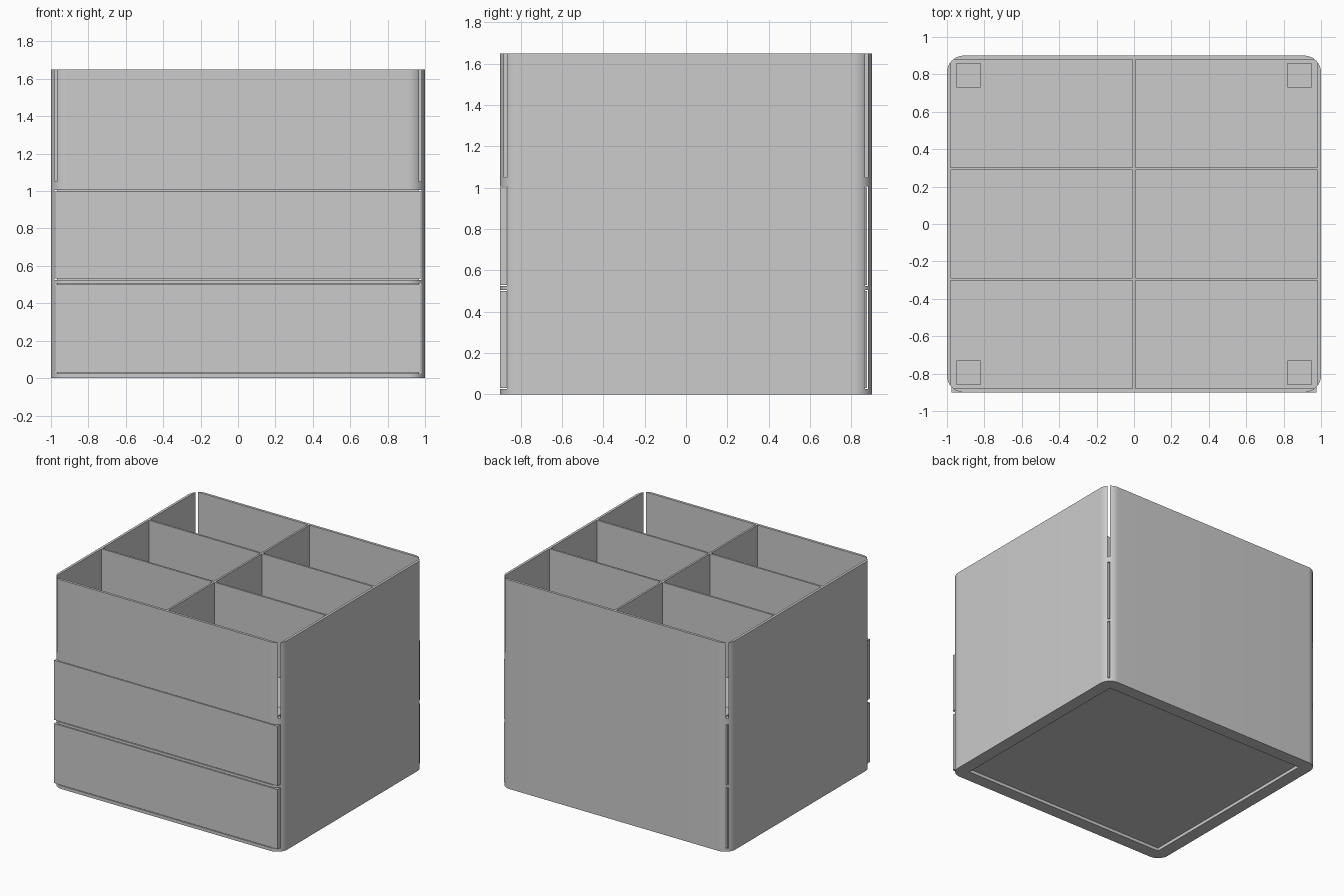
import bpy, bmesh, math

if "Cube" in bpy.data.objects:
    bpy.data.objects.remove(bpy.data.objects["Cube"])

# One plain grey for the whole model
grey = bpy.data.materials.new("light_grey")
grey.diffuse_color = (0.6, 0.6, 0.6, 1)
grey.use_nodes = True
grey.node_tree.nodes["Principled BSDF"].inputs["Base Color"].default_value = grey.diffuse_color

W, D, H = 1.0, 0.9, 1.65      # half width, half depth, height
R, T = 0.09, 0.02             # corner radius, wall thickness
DIV = 0.015                   # divider thickness


def add_object(name, bm):
    bmesh.ops.recalc_face_normals(bm, faces=bm.faces)
    me = bpy.data.meshes.new(name)
    bm.to_mesh(me)
    bm.free()
    ob = bpy.data.objects.new(name, me)
    me.materials.append(grey)
    bpy.context.collection.objects.link(ob)
    return ob


def box(name, x0, x1, y0, y1, z0, z1):
    bm = bmesh.new()
    bmesh.ops.create_cube(bm, size=1)
    for v in bm.verts:
        v.co = ((x0 + x1) / 2 + v.co.x * (x1 - x0),
                (y0 + y1) / 2 + v.co.y * (y1 - y0),
                (z0 + z1) / 2 + v.co.z * (z1 - z0))
    return add_object(name, bm)


def cut(target, *bounds):
    cutter = box("cutter", *bounds)
    cutter.hide_render = True
    mod = target.modifiers.new("cut", 'BOOLEAN')
    mod.operation = 'DIFFERENCE'
    mod.solver = 'EXACT'
    mod.object = cutter
    bpy.context.view_layer.objects.active = target
    bpy.ops.object.modifier_apply(modifier=mod.name)
    bpy.data.objects.remove(cutter)


# Outer case: rounded rectangle, extruded upward
bm = bmesh.new()
SEG = 16
ring = []
for i, (sx, sy) in enumerate([(1, 1), (-1, 1), (-1, -1), (1, -1)]):
    for k in range(SEG + 1):
        a = math.radians(90) * (i + k / SEG)
        ring.append(bm.verts.new((sx * (W - R) + R * math.cos(a),
                                  sy * (D - R) + R * math.sin(a), 0)))
base = bm.faces.new(ring)
ext = bmesh.ops.extrude_face_region(bm, geom=[base])
for v in ext["geom"]:
    if isinstance(v, bmesh.types.BMVert):
        v.co.z = H
case = add_object("case", bm)

# Six top compartments; their square corners break through the rounded case
ix, iy = W - T, D - T
cell_x = (2 * ix - DIV) / 2
cell_y = (2 * iy - 2 * DIV) / 3
for i in range(2):
    for j in range(3):
        x0 = -ix + i * (cell_x + DIV)
        y0 = -iy + j * (cell_y + DIV)
        cut(case, x0, x0 + cell_x, y0, y0 + cell_y, 1.05, H + 0.1)

# Two drawer bays, open to the front
bays = [(0.025, 0.505), (0.525, 1.005)]
for z0, z1 in bays:
    cut(case, -ix, ix, -D - 0.1, iy, z0, z1)

# Opening in the underside
cut(case, -0.9, 0.9, -0.8, 0.8, -0.1, 0.1)

# Drawers, hollow and open at the top
for n, (z0, z1) in zip(("lower", "upper"), bays):
    z0, z1 = z0 + 0.005, z1 - 0.005
    x = ix - 0.005
    drawer = box(n + "_drawer", -x, x, -D, iy - 0.005, z0, z1)
    cut(drawer, -x + T, x - T, -D + T, iy - 0.005 - T, z0 + T, z1 + 0.1)

# Small square pads in the corners of the compartment floor
for sx, sx_name in ((-1, "left"), (1, "right")):
    for sy, sy_name in ((-1, "front"), (1, "back")):
        box(f"pad_{sy_name}_{sx_name}",
            *sorted((sx * 0.82, sx * 0.95)),
            *sorted((sy * 0.73, sy * 0.86)), 1.04, 1.06)

# Smooth rounded corners, keep real edges sharp
bpy.ops.object.select_all(action='DESELECT')
case.select_set(True)
bpy.context.view_layer.objects.active = case
bpy.ops.object.shade_smooth_by_angle(angle=math.radians(30))
